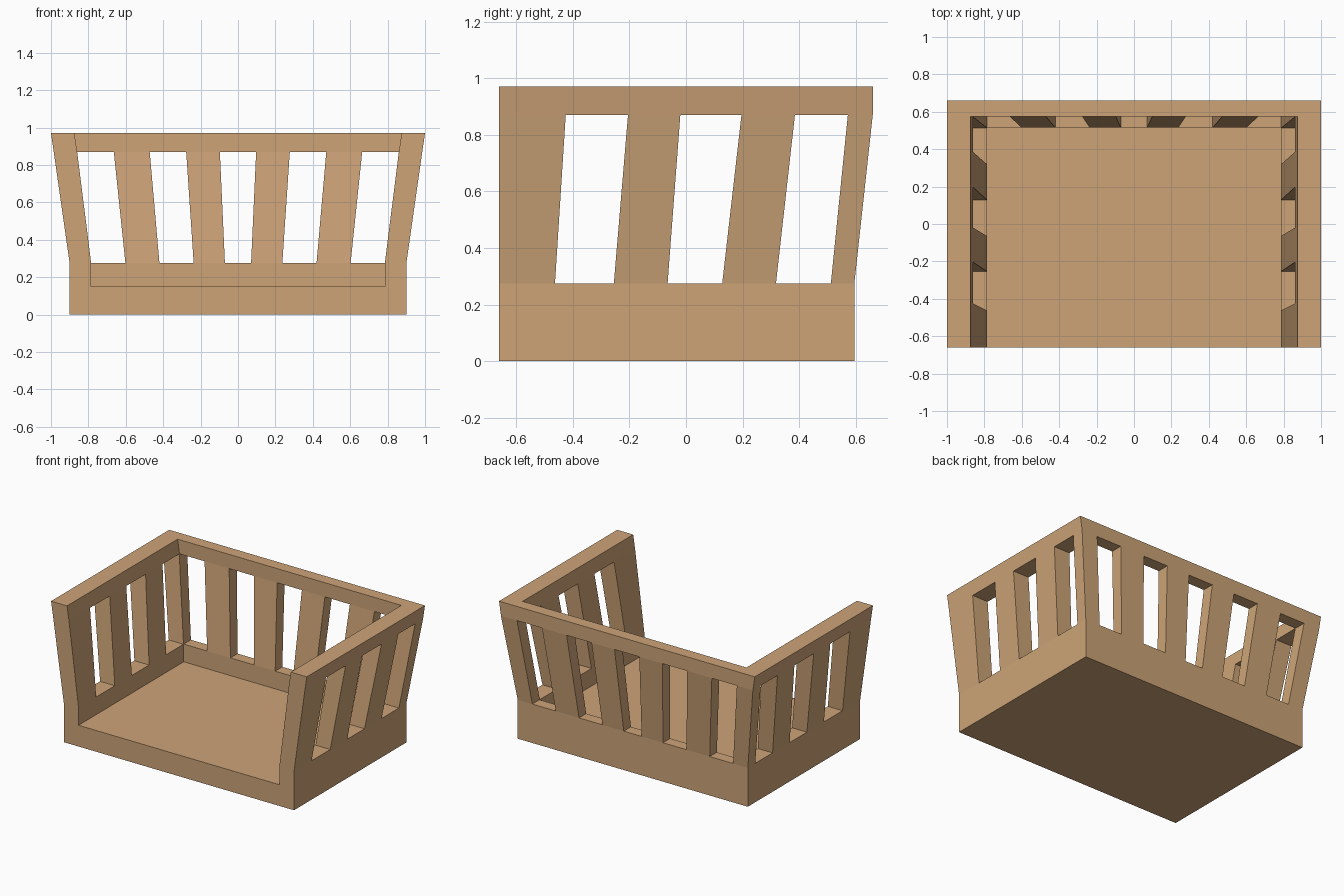
import bpy
import bmesh

cube = bpy.data.objects.get("Cube")
if cube:
    bpy.data.objects.remove(cube, do_unlink=True)

# One warm wood colour
wood = bpy.data.materials.new("tan_wood")
wood.use_nodes = True
colour = (0.61, 0.37, 0.185, 1)
wood.diffuse_color = colour
wood.node_tree.nodes["Principled BSDF"].inputs["Base Color"].default_value = colour

FRONT = -0.66
Z_FLOOR, Z_RIM, Z_RAIL, Z_TOP = 0.15, 0.275, 0.87, 0.97


def loft(name, low, z_low, high, z_high):
    """Solid between two outlines with matching corners."""
    bm = bmesh.new()
    a = [bm.verts.new((x, y, z_low)) for x, y in low]
    b = [bm.verts.new((x, y, z_high)) for x, y in high]
    bm.faces.new(a[::-1])
    bm.faces.new(b)
    for i in range(len(a)):
        j = (i + 1) % len(a)
        bm.faces.new((a[i], a[j], b[j], b[i]))
    bmesh.ops.recalc_face_normals(bm, faces=bm.faces)
    mesh = bpy.data.meshes.new(name)
    bm.to_mesh(mesh)
    bm.free()
    mesh.materials.append(wood)
    obj = bpy.data.objects.new(name, mesh)
    bpy.context.collection.objects.link(obj)
    return obj


def rect(x0, x1, y0, y1):
    return [(x0, y0), (x1, y0), (x1, y1), (x0, y1)]


def u_outline(outer, inner, back, inner_back):
    """Three-sided wall outline, open at the front."""
    half = [(outer, FRONT), (outer, back)]
    inside = [(inner, inner_back), (inner, FRONT)]
    return (half + [(-x, y) for x, y in half[::-1]]
            + [(-x, y) for x, y in inside[::-1]] + inside)


# Floor slab and the low rim around three sides
slab = rect(-0.9, 0.9, FRONT, 0.595)
loft("floor_slab", slab, 0, slab, Z_FLOOR)
rim = u_outline(0.9, 0.785, 0.595, 0.515)
loft("base_rim", rim, Z_FLOOR, rim, Z_RIM)

# Top rail, whose sides keep leaning outward
loft("top_rail", u_outline(0.985, 0.86, 0.66, 0.575), Z_RAIL,
     u_outline(1.0, 0.875, 0.66, 0.575), Z_TOP)

# Side slats and corner posts: y range at the bottom, then at the top
side_slats = {
    "front_post": (FRONT, -0.463, FRONT, -0.425),
    "side_slat_front": (-0.255, -0.065, -0.205, -0.02),
    "side_slat_rear": (0.128, 0.318, 0.196, 0.385),
    "corner_post": (0.512, 0.595, 0.572, 0.66),
}
# Back slats: x range at the bottom, then at the top
back_slats = {
    "back_slat_inner": (0.07, 0.237, 0.097, 0.277),
    "back_slat_outer": (0.42, 0.602, 0.472, 0.664),
}

for side, s in (("left", 1), ("right", -1)):
    for name, (y0, y1, y2, y3) in side_slats.items():
        loft(f"{name}_{side}", rect(s * 0.785, s * 0.9, y0, y1), Z_RIM,
             rect(s * 0.86, s * 0.985, y2, y3), Z_RAIL)
    for name, (x0, x1, x2, x3) in back_slats.items():
        loft(f"{name}_{side}", rect(s * x0, s * x1, 0.515, 0.595), Z_RIM,
             rect(s * x2, s * x3, 0.575, 0.66), Z_RAIL)
